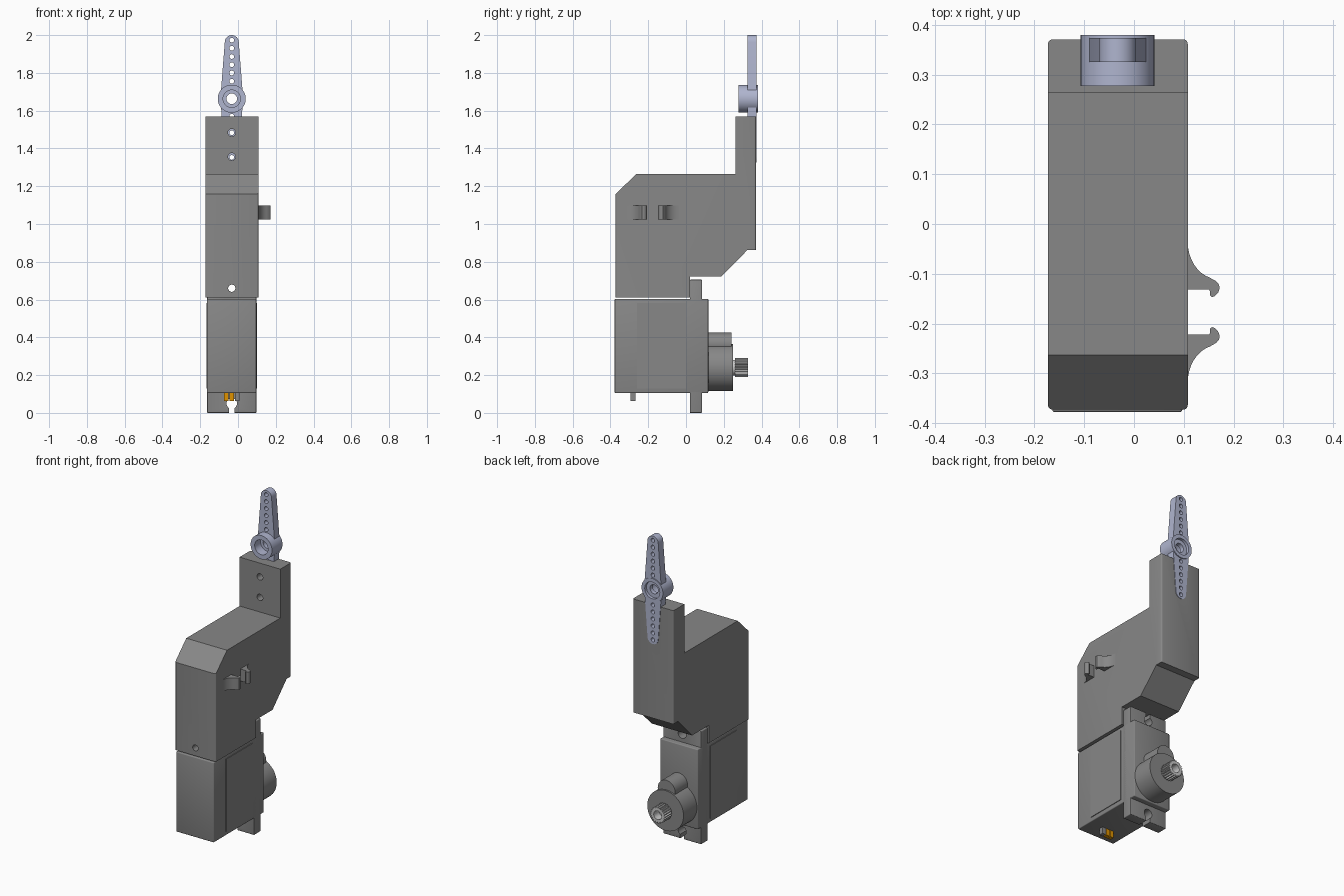
import bpy, bmesh, math
from mathutils import Vector

if "Cube" in bpy.data.objects:
    bpy.data.objects.remove(bpy.data.objects["Cube"])

CX = -0.033          # centre line of bracket, servo and horn


def material(name, rgb):
    m = bpy.data.materials.new(name)
    m.diffuse_color = (*rgb, 1)
    m.use_nodes = True
    m.node_tree.nodes["Principled BSDF"].inputs["Base Color"].default_value = m.diffuse_color
    return m


GREY = material("plastic grey", (0.245, 0.245, 0.245))
HORN = material("pale blue grey", (0.43, 0.46, 0.62))
METAL = material("light metal", (0.58, 0.58, 0.58))
ORANGE = material("orange", (0.74, 0.29, 0.0))


def finish(name, bm, mat):
    bmesh.ops.recalc_face_normals(bm, faces=bm.faces)
    me = bpy.data.meshes.new(name)
    bm.to_mesh(me)
    bm.free()
    ob = bpy.data.objects.new(name, me)
    bpy.context.collection.objects.link(ob)
    me.materials.append(mat)
    return ob


def prism(name, pts, axis, lo, hi, mat=GREY, bevel=0, pick=None):
    """Extrude a 2D outline along x (y,z), y (x,z) or z (x,y)."""
    place = {'x': lambda a, b, d: (d, a, b),
             'y': lambda a, b, d: (a, d, b),
             'z': lambda a, b, d: (a, b, d)}[axis]
    bm = bmesh.new()
    ends = [[bm.verts.new(place(a, b, d)) for a, b in pts] for d in (lo, hi)]
    n = len(pts)
    bm.faces.new(ends[0])
    bm.faces.new(ends[1])
    for i in range(n):
        j = (i + 1) % n
        bm.faces.new((ends[0][i], ends[0][j], ends[1][j], ends[1][i]))
    if bevel:
        edges = [e for e in bm.edges if pick is None or pick(e)]
        bmesh.ops.bevel(bm, geom=edges, offset=bevel, segments=3, profile=0.5, affect='EDGES')
    return finish(name, bm, mat)


def box(name, x, y, z, mat=GREY, bevel=0, pick=None):
    return prism(name, [(x[0], z[0]), (x[1], z[0]), (x[1], z[1]), (x[0], z[1])],
                 'y', y[0], y[1], mat, bevel, pick)


def circle(x, z, r, n=40):
    return [(x + r * math.cos(2 * math.pi * i / n), z + r * math.sin(2 * math.pi * i / n))
            for i in range(n)]


def rod(name, z, r, y0, y1, mat=GREY, n=40, bevel=0):
    return prism(name, circle(CX, z, r, n), 'y', y0, y1, mat, bevel,
                 lambda e: abs(e.verts[0].co.y - y1) < 1e-5 and abs(e.verts[1].co.y - y1) < 1e-5)


def lathe(name, profile, z, mat, n=48):
    """Spin a closed (radius, y) profile about the y axis at height z."""
    bm = bmesh.new()
    rings = [[bm.verts.new((CX + r * math.cos(2 * math.pi * i / n), y,
                            z + r * math.sin(2 * math.pi * i / n))) for r, y in profile]
             for i in range(n)]
    m = len(profile)
    for i in range(n):
        a, b = rings[i], rings[(i + 1) % n]
        for k in range(m):
            q = (k + 1) % m
            bm.faces.new((a[k], a[q], b[q], b[k]))
    return finish(name, bm, mat)


def cut(ob, cutters):
    for c in cutters:
        mod = ob.modifiers.new("cut", 'BOOLEAN')
        mod.operation, mod.solver, mod.object = 'DIFFERENCE', 'EXACT', c
        bpy.context.view_layer.objects.active = ob
        bpy.ops.object.modifier_apply(modifier=mod.name)
        bpy.data.objects.remove(c)


# Horn outline: double tapered arm with round tips
HZ, REACH, TIP, ROOT = 1.663, 0.300, 0.037, 0.058


def horn_outline():
    pts = []
    for s in (1, -1):
        pts.append((CX + s * ROOT, HZ - s * 0.03))
        pts.append((CX + s * ROOT, HZ + s * 0.03))
        for i in range(13):
            a = math.pi * i / 12
            pts.append((CX + s * TIP * math.cos(a), HZ + s * (REACH + TIP * math.sin(a))))
        # the next loop starts on the opposite side
    return pts


# Bracket with soft front and back vertical edges
side = [(-0.373, 0.61), (-0.373, 1.158), (-0.263, 1.265), (0.263, 1.265), (0.263, 1.57),
        (0.371, 1.57), (0.371, 0.862), (0.325, 0.862), (0.187, 0.722), (0.022, 0.722), (0.022, 0.61)]


def outer_upright(e):
    a, b = (v.co for v in e.verts)
    return abs(a.x - b.x) < 1e-5 and (min(a.y, b.y) > 0.36 or max(a.y, b.y) < -0.37)


bracket = prism("bracket", side, 'x', -0.173, 0.108, GREY, 0.009, outer_upright)
cut(bracket, [rod("cutter", 0.66, 0.019, -0.5, 0.1),
              rod("cutter", 1.484, 0.020, 0.2, 0.45),
              rod("cutter", 1.356, 0.020, 0.2, 0.45),
              prism("cutter", horn_outline(), 'y', 0.325, 0.45)])

# Pair of cable hooks facing each other on the right side
half = [(0.100, -0.132), (0.100, -0.030), (0.108, -0.036)]
for i in range(1, 9):     # concave sweep to the tip
    a = math.pi / 2 * 0.82 * i / 8
    half.append((0.108 + 0.062 * (1 - math.cos(a)), -0.036 - 0.075 * math.sin(a)))
half += [(0.165, -0.115), (0.171, -0.122), (0.172, -0.130), (0.169, -0.138), (0.162, -0.145),
         (0.157, -0.147), (0.153, -0.144), (0.152, -0.132)]
prism("hook_back", half, 'z', 1.024, 1.098)
prism("hook_front", [(x, -0.354 - y) for x, y in half], 'z', 1.024, 1.098)

# Servo case and slightly raised side panels
SX = (-0.164, 0.097)
box("servo_case", SX, (-0.378, 0.118), (0.105, 0.604), GREY, 0.005)
box("side_panels", (SX[0] - 0.004, SX[1] + 0.004), (-0.26, 0.0), (0.13, 0.582))

# Mounting flange with keyhole slots at both ends
flange = box("mounting_flange", SX, (0.02, 0.085), (0.0, 0.705), GREY, 0.004)
cut(flange, [rod("cutter", 0.050, 0.028, -0.1, 0.2), rod("cutter", 0.655, 0.028, -0.1, 0.2),
             box("cutter", (CX - 0.014, CX + 0.014), (-0.1, 0.2), (-0.05, 0.05)),
             box("cutter", (CX - 0.014, CX + 0.014), (-0.1, 0.2), (0.655, 0.75))])

# Gear housing
rod("gear_housing", 0.24, 0.125, 0.11, 0.25, GREY, 56, 0.005)
rod("idler_housing", 0.365, 0.060, 0.11, 0.24, GREY, 40, 0.004)

# Splined output shaft with a screw hole
teeth = 21
spline = [(CX + r * math.cos(2 * math.pi * (i + o) / teeth), 0.24 + r * math.sin(2 * math.pi * (i + o) / teeth))
          for i in range(teeth) for r, o in ((0.043, 0), (0.051, 0.35), (0.051, 0.65))]
shaft = prism("output_shaft", spline, 'y', 0.26, 0.327, METAL)
cut(shaft, [rod("cutter", 0.24, 0.027, 0.275, 0.4, METAL)])
rod("shaft_neck", 0.24, 0.041, 0.24, 0.265, METAL)

# Connector pins under the case
for i, (name, mat) in enumerate((("pin_left", ORANGE), ("pin_middle", ORANGE), ("pin_right", GREY))):
    x = -0.0625 + 0.029 * i
    box(name, (x - 0.0125, x + 0.0125), (-0.295, -0.268), (0.064, 0.11), mat)

# Servo horn: arm with a row of holes each way, plus the hub
arm = prism("horn_arm", horn_outline(), 'y', 0.325, 0.374, HORN)
holes = [rod("cutter", HZ + s * (0.093 + 0.0435 * i), 0.0125, 0.2, 0.5, HORN, 20)
         for s in (1, -1) for i in range(6)]
cut(arm, holes + [rod("cutter", HZ, 0.052, 0.2, 0.5, HORN)])
lathe("horn_hub", [(0.074, 0.277), (0.074, 0.380), (0.052, 0.380), (0.052, 0.362),
                   (0.028, 0.362), (0.028, 0.335), (0.046, 0.335), (0.046, 0.277)], HZ, HORN)

# Smooth round parts, keep hard edges
bpy.ops.object.select_all(action='SELECT')
bpy.context.view_layer.objects.active = bracket
bpy.ops.object.shade_smooth_by_angle(angle=math.radians(30))
